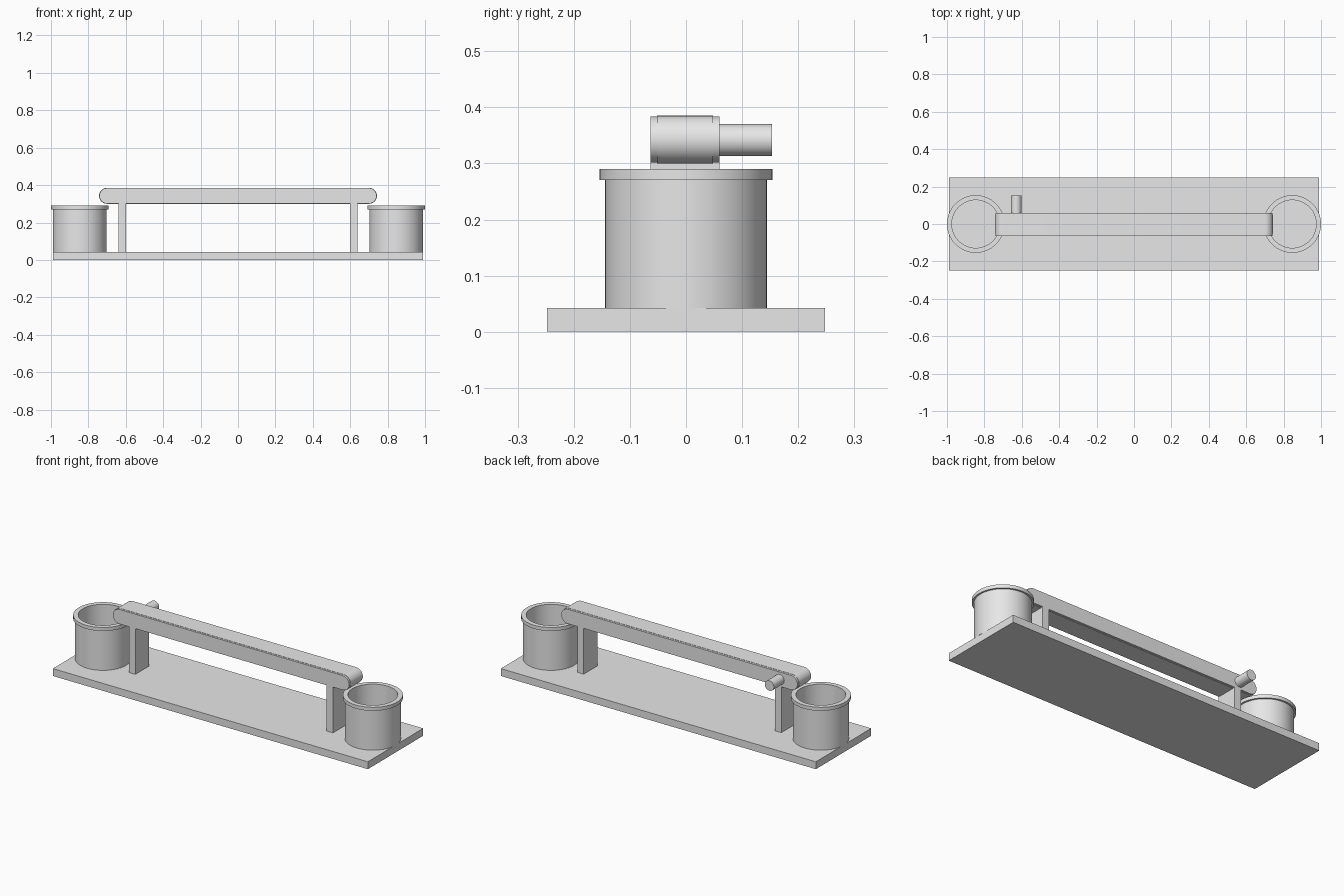
import bpy, bmesh, math

if "Cube" in bpy.data.objects:
    bpy.data.objects.remove(bpy.data.objects["Cube"])

grey = bpy.data.materials.new("light_grey")
grey.diffuse_color = (0.8, 0.8, 0.8, 1)
grey.use_nodes = True
grey.node_tree.nodes["Principled BSDF"].inputs["Base Color"].default_value = grey.diffuse_color


def finish(name, mesh, smooth=False):
    ob = bpy.data.objects.new(name, mesh)
    bpy.context.collection.objects.link(ob)
    mesh.materials.append(grey)
    if smooth:
        bpy.ops.object.select_all(action='DESELECT')
        ob.select_set(True)
        bpy.context.view_layer.objects.active = ob
        bpy.ops.object.shade_smooth_by_angle(angle=math.radians(30))
    return ob


def to_mesh(name, bm):
    bmesh.ops.recalc_face_normals(bm, faces=bm.faces)
    me = bpy.data.meshes.new(name)
    bm.to_mesh(me)
    bm.free()
    return me


def box(name, x0, x1, y0, y1, z0, z1):
    bm = bmesh.new()
    bmesh.ops.create_cube(bm, size=1)
    for v in bm.verts:
        v.co = ((x0 + x1) / 2 + v.co.x * (x1 - x0),
                (y0 + y1) / 2 + v.co.y * (y1 - y0),
                (z0 + z1) / 2 + v.co.z * (z1 - z0))
    return finish(name, to_mesh(name, bm))


def extrude_y(name, outline, y0, y1):
    """Extrude an (x, z) outline from y0 to y1."""
    bm = bmesh.new()
    face = bm.faces.new([bm.verts.new((x, y0, z)) for x, z in outline])
    ext = bmesh.ops.extrude_face_region(bm, geom=[face], use_keep_orig=True)
    for v in ext["geom"]:
        if isinstance(v, bmesh.types.BMVert):
            v.co.y = y1
    return finish(name, to_mesh(name, bm), True)


def arc(cx, cz, r, a0, a1, n):
    return [(cx + r * math.cos(math.radians(a0 + (a1 - a0) * i / n)),
             cz + r * math.sin(math.radians(a0 + (a1 - a0) * i / n)))
            for i in range(n + 1)]


def stadium(half, r, cz):
    c = half - r
    return arc(c, cz, r, -90, 90, 20) + arc(-c, cz, r, 90, 270, 20)


def lathe(name, profile, cx, n=64):
    """Revolve an (r, z) profile about a vertical axis at x = cx."""
    bm = bmesh.new()
    rings = []
    for r, z in profile:
        if r == 0:
            rings.append([bm.verts.new((cx, 0, z))] * n)
        else:
            rings.append([bm.verts.new((cx + r * math.cos(2 * math.pi * i / n),
                                        r * math.sin(2 * math.pi * i / n), z))
                          for i in range(n)])
    for a, b in zip(rings, rings[1:]):
        for i in range(n):
            j = (i + 1) % n
            bm.faces.new(list(dict.fromkeys((a[i], a[j], b[j], b[i]))))
    return finish(name, to_mesh(name, bm), True)


# base plate
box("base_plate", -0.988, 0.988, -0.248, 0.248, 0, 0.042)

# hollow bins with a rim, and the support legs, on both ends
bin_profile = [(0, 0.041), (0.144, 0.041), (0.144, 0.27), (0.154, 0.27),
               (0.154, 0.29), (0.128, 0.29), (0.128, 0.056), (0, 0.056)]
for side, s in (("left", -1), ("right", 1)):
    lathe(side + "_bin", bin_profile, s * 0.846)
    box(side + "_leg", s * 0.62 - 0.02, s * 0.62 + 0.02, -0.063, 0.06, 0.041, 0.31)

# conveyor belt between two slightly smaller side rails
extrude_y("conveyor_belt", stadium(0.743, 0.0425, 0.3425), -0.052, 0.048)
extrude_y("front_rail", stadium(0.741, 0.041, 0.3425), -0.063, -0.052)
extrude_y("back_rail", stadium(0.741, 0.041, 0.3425), 0.048, 0.06)

# drive motor at the back
extrude_y("drive_motor", arc(-0.63, 0.3415, 0.0285, 0, 360, 32)[:-1], 0.058, 0.153)
